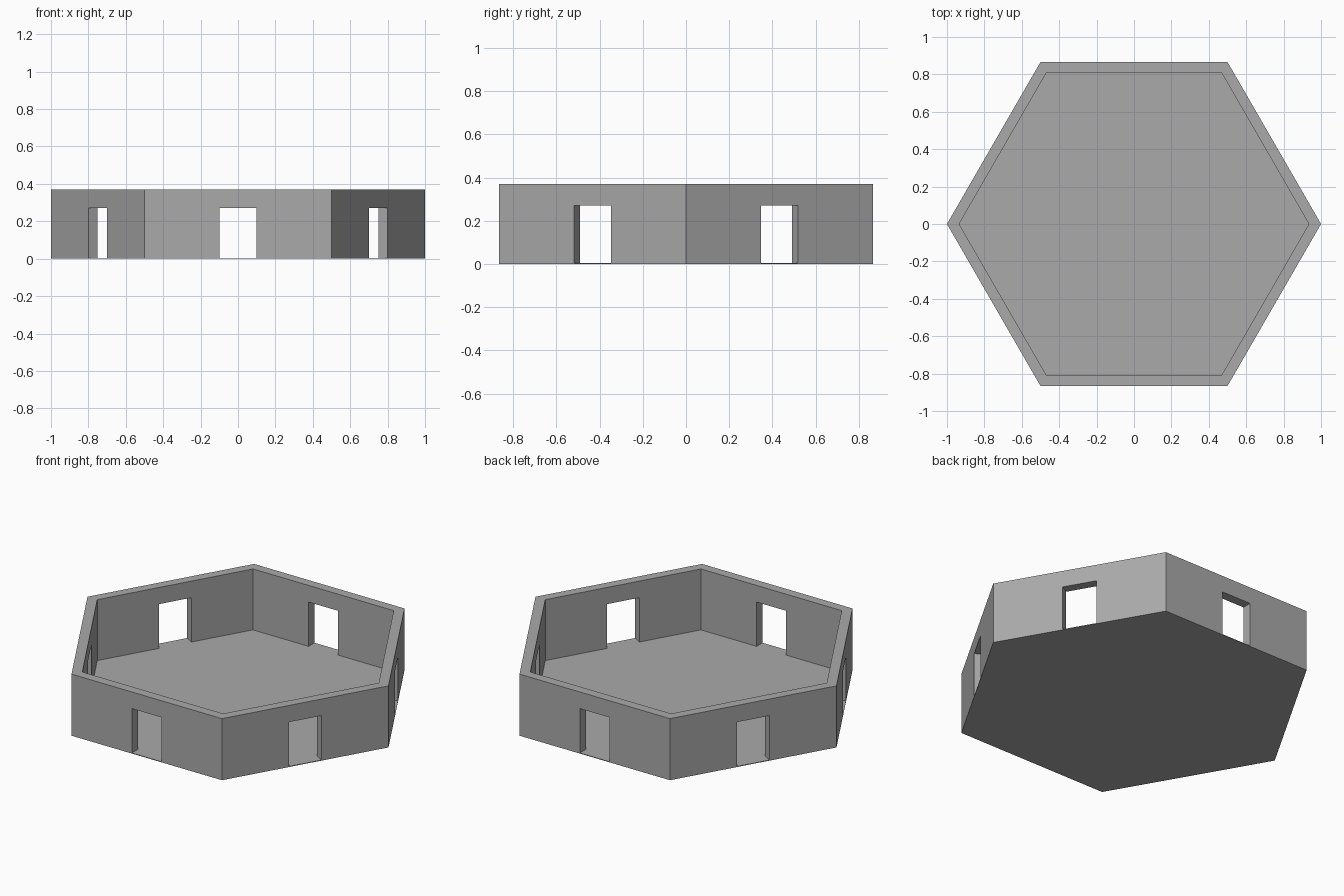
import bpy
import bmesh
from math import cos, pi
from mathutils import Matrix

cube = bpy.data.objects.get("Cube")
if cube:
    bpy.data.objects.remove(cube)

SIDES = 6
RADIUS, INNER_RADIUS = 1.0, 0.935
HEIGHT, FLOOR = 0.37, 0.004
DOOR_HALF, DOOR_TOP = 0.098, 0.27

stone = bpy.data.materials.new("stone_grey")
stone.use_nodes = True
colour = (0.4, 0.4, 0.4, 1)
stone.diffuse_color = colour
stone.node_tree.nodes["Principled BSDF"].inputs["Base Color"].default_value = colour


def make_object(name, bm):
    bmesh.ops.recalc_face_normals(bm, faces=bm.faces)
    mesh = bpy.data.meshes.new(name)
    bm.to_mesh(mesh)
    bm.free()
    mesh.materials.append(stone)
    obj = bpy.data.objects.new(name, mesh)
    bpy.context.collection.objects.link(obj)
    return obj


# Thin hexagonal floor slab
bm = bmesh.new()
bmesh.ops.create_cone(bm, cap_ends=True, segments=SIDES, radius1=RADIUS,
                      radius2=RADIUS, depth=FLOOR,
                      matrix=Matrix.Translation((0, 0, FLOOR / 2)) @ Matrix.Rotation(pi / 2, 4, "Z"))
# Put the corners on the x axis
corner = max(v.co.x for v in bm.verts)
if corner < RADIUS * 0.99:
    bmesh.ops.rotate(bm, verts=bm.verts, matrix=Matrix.Rotation(pi / SIDES, 3, "Z"))
make_object("floor", bm)


def wall_outline(bm, radius, turn):
    """One wall face with a doorway, as a ring of vertices."""
    half, y = radius / 2, -radius * cos(pi / SIDES)
    right = [(DOOR_HALF, DOOR_TOP), (DOOR_HALF, FLOOR), (half, FLOOR), (half, HEIGHT)]
    points = right + [(-x, z) for x, z in reversed(right)]
    return [bm.verts.new(turn @ Matrix.Translation((x, y, z)).translation) for x, z in points]


# Mitred walls, each with a central doorway
bm = bmesh.new()
for side in range(SIDES):
    turn = Matrix.Rotation(side * 2 * pi / SIDES, 3, "Z")
    outer = wall_outline(bm, RADIUS, turn)
    inner = wall_outline(bm, INNER_RADIUS, turn)
    bm.faces.new(outer)
    bm.faces.new(inner)
    count = len(outer)
    for i in range(count):
        j = (i + 1) % count
        # Leave the mitred ends open so that the walls join
        if i not in (2, 4):
            bm.faces.new((outer[i], outer[j], inner[j], inner[i]))
bmesh.ops.remove_doubles(bm, verts=bm.verts, dist=0.0005)
make_object("walls", bm)
